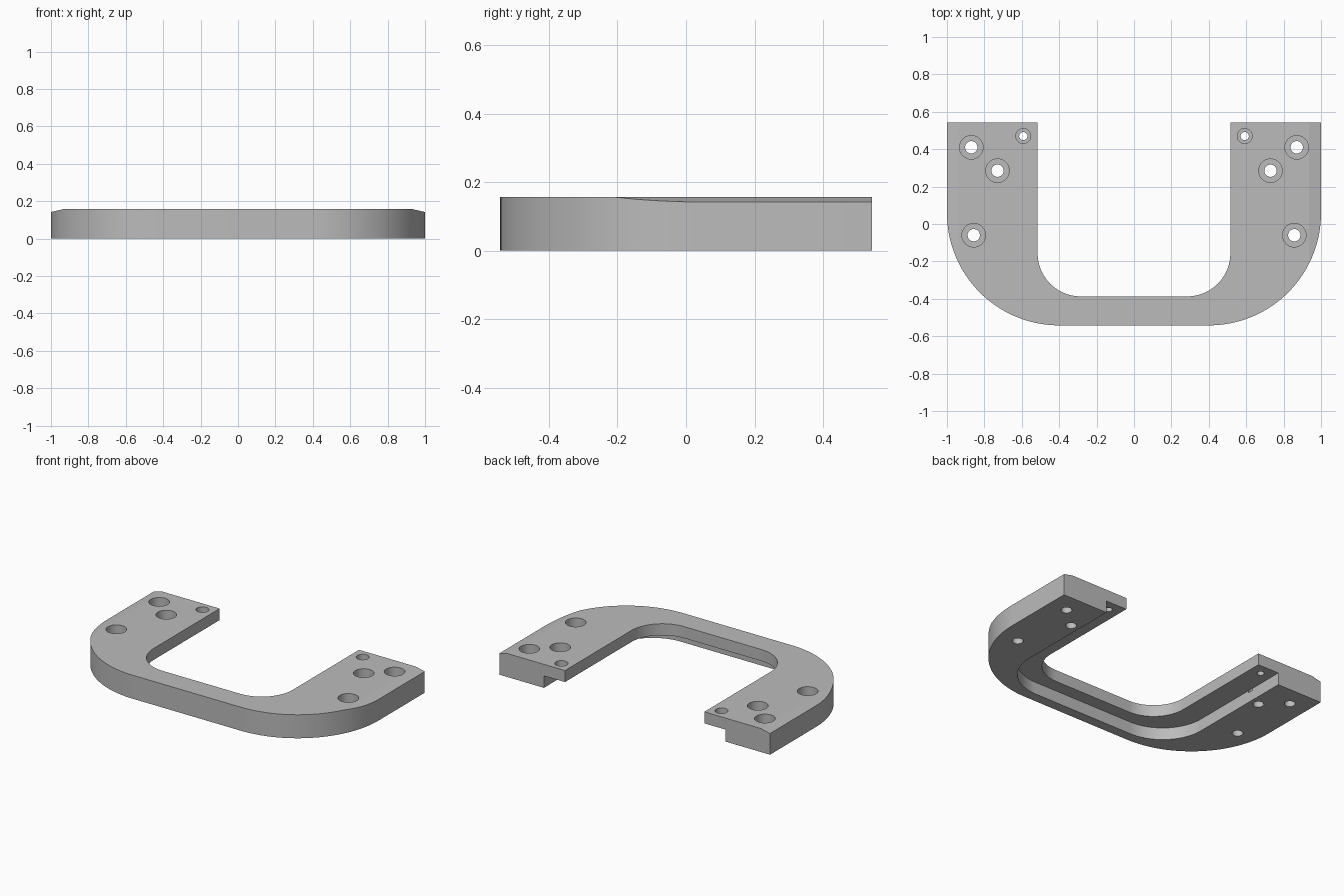
import bpy, bmesh
from math import sin, cos, pi, radians
from mathutils import Vector

if "Cube" in bpy.data.objects:
    bpy.data.objects.remove(bpy.data.objects["Cube"])

TOP = 0.157       # plate thickness
LEDGE = 0.08      # underside height of the inner lip
BACK = 0.542

grey = bpy.data.materials.new("plain_grey")
grey.use_nodes = True
grey.diffuse_color = (0.5, 0.5, 0.5, 1)
grey.node_tree.nodes["Principled BSDF"].inputs["Base Color"].default_value = grey.diffuse_color


def arc(cx, cy, r, a0, a1, n):
    angles = [radians(a0 + (a1 - a0) * i / n) for i in range(n + 1)]
    return [(cx + r * cos(a), cy + r * sin(a)) for a in angles]


def u_path(half, front, r, back):
    """U-shaped outline from the left back end round the front to the right."""
    left = [(half, back)] + arc(half - r, front + r, r, 0, -90, 32)
    return left + [(-x, y) for x, y in reversed(left)]


def prism(name, points, z0, z1):
    bm = bmesh.new()
    base = bm.faces.new([bm.verts.new((x, y, z0)) for x, y in points])
    side = bmesh.ops.extrude_face_region(bm, geom=[base])["geom"]
    verts = [v for v in side if isinstance(v, bmesh.types.BMVert)]
    bmesh.ops.translate(bm, verts=verts, vec=(0, 0, z1 - z0))
    bmesh.ops.recalc_face_normals(bm, faces=bm.faces)
    mesh = bpy.data.meshes.new(name)
    bm.to_mesh(mesh)
    bm.free()
    mesh.materials.append(grey)
    obj = bpy.data.objects.new(name, mesh)
    bpy.context.collection.objects.link(obj)
    return obj


def cut(target, points, z0, z1):
    cutter = prism("cutter", points, z0, z1)
    cutter.hide_render = True
    mod = target.modifiers.new("cut", 'BOOLEAN')
    mod.operation = 'DIFFERENCE'
    mod.solver = 'EXACT'
    mod.object = cutter
    bpy.context.view_layer.objects.active = target
    bpy.ops.object.modifier_apply(modifier=mod.name)
    bpy.data.objects.remove(cutter)


# U-shaped plate
outer = u_path(1.0, -BACK, 0.6, BACK)
inner = u_path(0.515, -0.387, 0.23, BACK)
plate = prism("u_shaped_plate", outer + inner[::-1], 0, TOP)

# Shallow slopes along the upper side edges
bm = bmesh.new()
bm.from_mesh(plate.data)
for s in (1, -1):
    result = bmesh.ops.bisect_plane(
        bm, geom=bm.verts[:] + bm.edges[:] + bm.faces[:], dist=1e-5,
        plane_co=(s, 0, 0.142), plane_no=Vector((s * 0.015, 0, 0.065)).normalized(),
        clear_outer=True)
    rim = [e for e in result["geom_cut"]
           if isinstance(e, bmesh.types.BMEdge) and e.is_boundary]
    bmesh.ops.edgenet_fill(bm, edges=rim)
bmesh.ops.recalc_face_normals(bm, faces=bm.faces)
bm.to_mesh(plate.data)
bm.free()

# Rebate under the inner edge
cut(plate, u_path(0.67, -0.475, 0.3, BACK + 0.2), -0.1, LEDGE)

# Counterbored screw holes: x, y, bore radius, head radius, head depth
HOLES = [(0.87, 0.41, 0.033, 0.063, 0.09),
         (0.73, 0.285, 0.033, 0.063, 0.09),
         (0.857, -0.06, 0.033, 0.063, 0.09),
         (0.592, 0.47, 0.022, 0.04, 0.04)]
for x, y, bore, head, depth in HOLES:
    for s in (1, -1):
        cut(plate, arc(s * x, y, bore, 0, 348.75, 31), -0.1, 0.3)
        cut(plate, arc(s * x, y, head, 0, 348.75, 31), TOP - depth, 0.3)

# Smooth curved walls, sharp edges
bpy.ops.object.select_all(action='DESELECT')
plate.select_set(True)
bpy.context.view_layer.objects.active = plate
bpy.ops.object.shade_smooth_by_angle(angle=radians(12))
